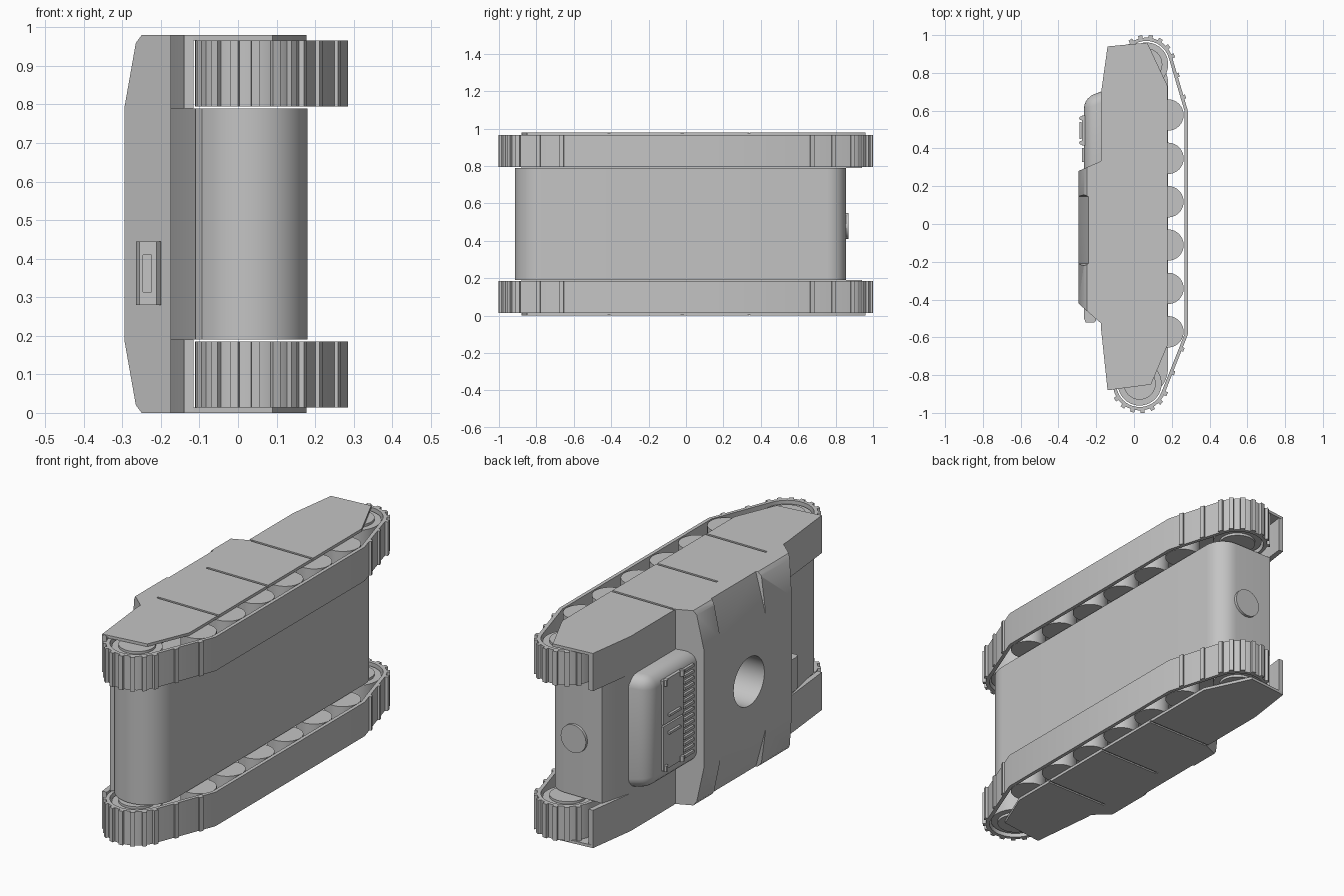
import bpy, bmesh, math
from mathutils import Matrix, Vector

old = bpy.data.objects.get("Cube")
if old:
    bpy.data.objects.remove(old, do_unlink=True)

grey = bpy.data.materials.new("matte_grey")
grey.use_nodes = True
grey.diffuse_color = (0.55, 0.55, 0.55, 1)
grey.node_tree.nodes["Principled BSDF"].inputs["Base Color"].default_value = (0.55, 0.55, 0.55, 1)

W = 0.98  # full width, measured along z


def finish(name, bm):
    bmesh.ops.recalc_face_normals(bm, faces=bm.faces)
    me = bpy.data.meshes.new(name)
    bm.to_mesh(me)
    bm.free()
    me.materials.append(grey)
    ob = bpy.data.objects.new(name, me)
    bpy.context.collection.objects.link(ob)
    return ob


def prism(name, pts, z0, z1):
    """Extrude an xy outline from z0 to z1."""
    bm = bmesh.new()
    f = bm.faces.new([bm.verts.new((x, y, z0)) for x, y in pts])
    ext = bmesh.ops.extrude_face_region(bm, geom=[f])
    vs = [v for v in ext["geom"] if isinstance(v, bmesh.types.BMVert)]
    bmesh.ops.translate(bm, verts=vs, vec=(0, 0, z1 - z0))
    return finish(name, bm)


def solid(name, pts):
    """Convex solid around the points."""
    bm = bmesh.new()
    for p in pts:
        bm.verts.new(p)
    bmesh.ops.convex_hull(bm, input=bm.verts)
    bmesh.ops.dissolve_limit(bm, angle_limit=0.01, verts=bm.verts, edges=bm.edges)
    return finish(name, bm)


def box(name, center, size, rot=0):
    bm = bmesh.new()
    bmesh.ops.create_cube(bm, size=1, matrix=Matrix.Translation(center)
                          @ Matrix.Rotation(rot, 4, "Z") @ Matrix.Diagonal((*size, 1)))
    return finish(name, bm)


def cylinder(name, center, r, depth, axis="Z", seg=40):
    turn = {"Z": Matrix(), "X": Matrix.Rotation(math.pi / 2, 4, "Y"),
            "Y": Matrix.Rotation(math.pi / 2, 4, "X")}[axis]
    bm = bmesh.new()
    bmesh.ops.create_cone(bm, cap_ends=True, segments=seg, radius1=r, radius2=r,
                          depth=depth, matrix=Matrix.Translation(center) @ turn)
    return finish(name, bm)


def apply(ob, mod):
    bpy.context.view_layer.objects.active = ob
    bpy.ops.object.modifier_apply(modifier=mod.name)


def cut(ob, cutter):
    m = ob.modifiers.new("cut", "BOOLEAN")
    m.operation, m.object, m.solver = "DIFFERENCE", cutter, "EXACT"
    apply(ob, m)
    bpy.data.objects.remove(cutter, do_unlink=True)


def bevel(ob, width, seg):
    m = ob.modifiers.new("bevel", "BEVEL")
    m.width, m.segments = width, seg
    apply(ob, m)


def arc(cx, cy, r, a0, a1, n):
    return [(cx + r * math.cos(math.radians(a0 + (a1 - a0) * i / n)),
             cy + r * math.sin(math.radians(a0 + (a1 - a0) * i / n))) for i in range(n + 1)]


# Lower hull with a round nose and a softened tail
hull = prism("lower_hull", arc(0.08, 0.755, 0.1, 0, 90, 8)
             + [(-0.13, 0.855), (-0.175, 0.69), (-0.175, -0.55), (-0.11, -0.86)]
             + arc(0.03, -0.765, 0.15, 215, 360, 16), 0.19, 0.79)
cylinder("tail_cover", (0.02, 0.857, 0.48), 0.07, 0.022, "Y")

# Casemate: sloped ends, sides leaning in
section = [(-0.16, 0.98), (-0.25, 0.98), (-0.265, 0.96), (-0.295, 0.79)]
pts = []
for x, z in section:
    rise = -0.17 - x
    for y in (-0.53 + 0.88 * rise, 0.335 - 0.44 * rise):
        pts += [(x, y, z), (x, y, W - z)]
casemate = solid("casemate", pts)
for flip in (False, True):
    p = []
    for z, xf in ((1.02, -0.231), (0.78, -0.296)):
        for x, ys in ((xf, (-0.21, 0.145)), (-0.36, (-0.25, 0.18))):
            p += [(x, y, W - z if flip else z) for y in ys]
    cut(casemate, solid("recess_cutter", p))
for ob in (casemate, hull):
    cut(ob, cylinder("ring_cutter", (-0.2, -0.08, 0.49), 0.122, 0.5, "X", 48))

# Engine deck with rounded edges
deck = solid("engine_deck", [(x, y, z) for x, yr, e in ((-0.08, 0.74, 0), (-0.265, 0.665, 0.02))
                             for y in (0.22, yr) for z in (0.2 + e, 0.79 - e)])
bevel(deck, 0.055, 5)

# Engine hatch: two doors, hinges, handles, slats
for i, zc in enumerate((0.395, 0.625)):
    box(f"hatch_door_{i}", (-0.268, 0.495, zc), (0.016, 0.16, 0.222))
    box(f"hatch_handle_{i}", (-0.283, 0.495, zc + (0.07 if i == 0 else -0.07)), (0.012, 0.09, 0.012))
    for y in (0.43, 0.56):
        cylinder(f"hatch_hinge_{i}", (-0.279, y, zc + (-0.1 if i == 0 else 0.1)), 0.011, 0.03, "Z", 12)
for i in range(15):
    box(f"deck_slat_{i}", (-0.268, 0.365, 0.29 + i * 0.031), (0.016, 0.075, 0.014))

# Vision block on the front plate
block = [(-0.265, -0.44), (-0.265, -0.5), (-0.255, -0.522), (-0.211, -0.522), (-0.2, -0.51), (-0.2, -0.44)]
vision = prism("vision_block", block, 0.28, 0.445)
cut(vision, box("slot_cutter", (-0.235, -0.522, 0.362), (0.022, 0.03, 0.096)))


# Running gear, repeated on both sides
def span(side, z0, z1):
    return (z0, z1) if side == "upper" else (W - z1, W - z0)


def track_loop(inset):
    r = 0.142 - inset
    return (arc(0.065, 0.845, r, 18, 180, 18) + arc(0.03, -0.845, r, 180, 339, 18)
            + [(0.285 - inset, -0.585), (0.285 - inset, 0.6)])


def track_band(name, z0, z1):
    bm = bmesh.new()
    rings = [[bm.verts.new((x, y, z)) for x, y in track_loop(t)]
             for t, z in ((0, z0), (0, z1), (0.018, z1), (0.018, z0))]
    n = len(rings[0])
    for a in range(4):
        b = (a + 1) % 4
        for i in range(n):
            j = (i + 1) % n
            bm.faces.new((rings[a][i], rings[a][j], rings[b][j], rings[b][i]))
    return finish(name, bm)


plate_outline = [(-0.14, 0.94), (0.07, 0.96), (0.178, 0.73), (0.178, -0.64), (0.09, -0.85),
                 (-0.14, -0.88), (-0.175, -0.55), (-0.175, 0.69)]
fender_outline = [(-0.14, 0.94), (-0.175, 0.69), (-0.175, -0.55), (-0.14, -0.88),
                  (-0.115, -0.88), (-0.145, -0.55), (-0.145, 0.69), (-0.115, 0.94)]
wheel_y = [0.577 - 0.2295 * i for i in range(6)]

for side in ("upper", "lower"):
    # Thin side armour split by seams
    plate = prism(f"{side}_side_plate", plate_outline, *span(side, 0.966, 0.98))
    z0, z1 = span(side, 0.973, 1.0)
    for y in (0.337, -0.02, -0.412):
        cut(plate, box("seam_cutter", (0, y, (z0 + z1) / 2), (0.6, 0.012, z1 - z0)))
    prism(f"{side}_fender", fender_outline, *span(side, 0.79, 0.975))

    # Track with raised cleats around both ends
    z0, z1 = span(side, 0.795, 0.966)
    zc, h = (z0 + z1) / 2, z1 - z0
    track_band(f"{side}_track", z0, z1)
    cleats = []
    for cx, cy, a0, step in ((0.065, 0.845, 18, 21), (0.03, -0.845, -21, -21)):
        for k in range(7):
            a = math.radians(a0 + step * k)
            cleats.append((cx + 0.146 * math.cos(a), cy + 0.146 * math.sin(a), a))
    for t in (0.35, 0.75):
        cleats.append((0.2 + 0.085 * t, 0.889 - 0.289 * t, math.radians(18)))
        cleats.append((0.163 + 0.122 * t, -0.896 + 0.311 * t, math.radians(-21)))
    for k, (x, y, a) in enumerate(cleats):
        box(f"{side}_cleat_{k}", (x, y, zc), (0.02, 0.022, h), a)

    # Road wheels and end wheels with raised hubs
    for k, y in enumerate(wheel_y):
        cylinder(f"{side}_road_wheel_{k}", (0.18, y, zc), 0.083, h - 0.006)
    for end, x, y in (("rear", 0.065, 0.845), ("front", 0.03, -0.845)):
        cylinder(f"{side}_{end}_wheel", (x, y, zc), 0.116, h - 0.03)
        cylinder(f"{side}_{end}_hub", (x, y, zc), 0.085, h - 0.006)

# Smooth the round surfaces, keep the edges sharp
bpy.ops.object.select_all(action="DESELECT")
for ob in bpy.context.collection.objects:
    if ob.type == "MESH" and grey.name in ob.data.materials:
        ob.select_set(True)
        bpy.context.view_layer.objects.active = ob
bpy.ops.object.shade_smooth_by_angle(angle=math.radians(30))
